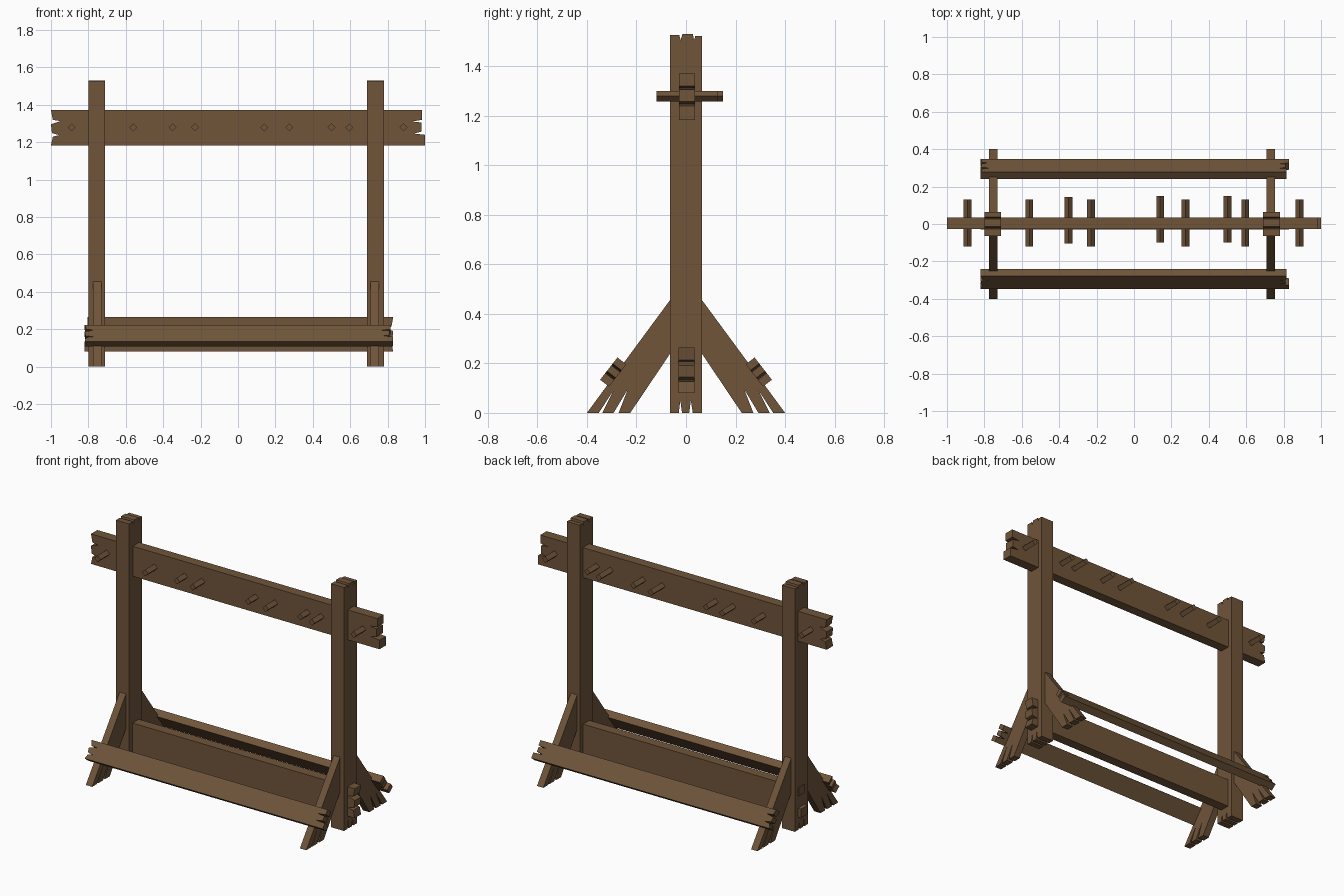
import bpy, bmesh, math
from mathutils import Vector

if "Cube" in bpy.data.objects:
    bpy.data.objects.remove(bpy.data.objects["Cube"])

wood = bpy.data.materials.new("brown_wood")
wood.diffuse_color = (0.16, 0.09, 0.042, 1)
wood.use_nodes = True
wood.node_tree.nodes["Principled BSDF"].inputs["Base Color"].default_value = wood.diffuse_color


def prism(name, outline, thickness):
    """Extrude a flat outline by +-half of the thickness vector."""
    t = Vector(thickness)
    bm = bmesh.new()
    face = bm.faces.new([bm.verts.new(Vector(p) - t / 2) for p in outline])
    ext = bmesh.ops.extrude_face_region(bm, geom=[face])
    bmesh.ops.translate(bm, vec=t, verts=[v for v in ext["geom"] if isinstance(v, bmesh.types.BMVert)])
    bmesh.ops.recalc_face_normals(bm, faces=bm.faces)
    me = bpy.data.meshes.new(name)
    bm.to_mesh(me)
    bm.free()
    me.materials.append(wood)
    ob = bpy.data.objects.new(name, me)
    bpy.context.collection.objects.link(ob)
    return ob


def plank(name, a, b, wide, thick, start, end):
    """Board from a to b; each split end is a list of (position across -1..1, inset)."""
    a, b, w = Vector(a), Vector(b), Vector(wide)
    d = (b - a).normalized()
    pts = [a + w * s + d * i for s, i in reversed(start)]
    pts += [b + w * s - d * i for s, i in end]
    return prism(name, pts, thick)


# splintered end shapes
SPLIT_A = [(-1, 0), (-.5, .01), (-.42, .045), (-.3, .005), (.2, 0), (.38, .05), (.45, .01), (1, 0)]
SPLIT_B = [(-1, 0), (-.4, 0), (-.33, .06), (-.22, .02), (.3, .02), (.36, .07), (.45, .015), (1, .015)]
POST_TOP = [(-1, .005), (-.42, .005), (-.33, .025), (-.22, 0), (.42, 0), (.5, .025), (.58, .008), (1, .008)]
POST_FOOT = [(-1, 0), (-.45, 0), (-.35, .05), (-.25, 0), (.2, 0), (.3, .05), (.42, 0), (1, 0)]

# upright posts
for side, x in (("left", -.755), ("right", .735)):
    plank(side + "_post", (x, 0, 0), (x, 0, 1.53), (0, .065, 0), (.09, 0, 0), POST_FOOT, POST_TOP)

# upper peg beam and lower beam
plank("peg_beam", (-1, .004, 1.277), (1, .004, 1.277), (0, 0, .094), (0, .063, 0), SPLIT_A, SPLIT_B)
plank("lower_beam", (-.82, .002, .172), (.83, .002, .172), (0, 0, .092), (0, .063, 0), SPLIT_B, SPLIT_A)

# diagonal braces with split feet, and the tilted rails across them
BRACE = [(.05, .475), (.4, 0), (.352, 0), (.29, .095), (.338, 0),
         (.292, 0), (.235, .095), (.272, 0), (.225, 0), (.05, .26)]
for face, s in (("front", -1), ("back", 1)):
    for side, x in (("left", -.753), ("right", .731)):
        prism(f"{face}_{side}_brace", [(x, s * y, z) for y, z in BRACE], (.044, 0, 0))
    slope = Vector((0, -s * .035, .045))
    normal = Vector((0, s * .79, .61)) * .045
    plank(face + "_rail", (-.82, s * .294, .165), (.83, s * .294, .165), slope, normal, SPLIT_A, SPLIT_B)

# hanging pegs through the upper beam: x position and y shift
PEGS = [(-.89, 0), (-.56, 0), (-.35, .015), (-.23, 0), (.14, .02),
        (.275, 0), (.5, .02), (.595, 0), (.885, 0)]
for n, (x, dy) in enumerate(PEGS, 1):
    ring = [(x + .021 * math.cos(k * math.pi / 2), .005 + dy, 1.279 + .021 * math.sin(k * math.pi / 2))
            for k in range(4)]
    prism(f"peg_{n}", ring, (0, .25, 0))
